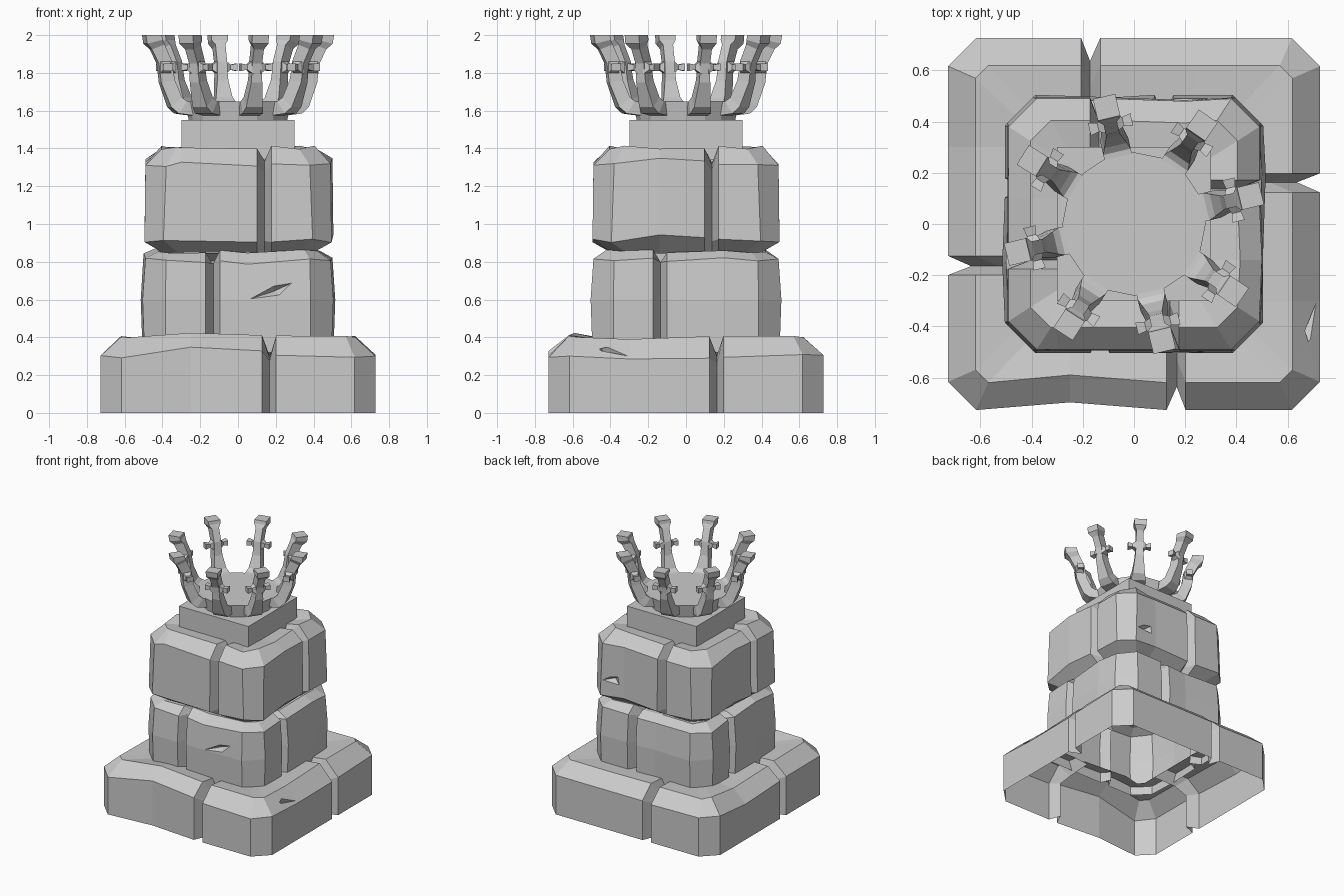
import bpy, bmesh, math, random
from mathutils import Vector, Matrix

random.seed(4)
cube = bpy.data.objects.get("Cube")
if cube:
    bpy.data.objects.remove(cube)

stone = bpy.data.materials.new("grey_stone")
stone.use_nodes = True
stone.diffuse_color = (0.6, 0.6, 0.6, 1)
stone.node_tree.nodes["Principled BSDF"].inputs["Base Color"].default_value = (0.6, 0.6, 0.6, 1)


def finish(bm, name):
    mesh = bpy.data.meshes.new(name)
    bm.to_mesh(mesh)
    bm.free()
    mesh.materials.append(stone)
    obj = bpy.data.objects.new(name, mesh)
    bpy.context.collection.objects.link(obj)
    return obj


def chip(bm, quad, corners, depth):
    """Replace a quad by one with a sunken four-cornered gouge."""
    a, b, c, d = [v.co for v in quad]
    normal = (c - a).cross(d - b).normalized()
    hole = [bm.verts.new(a.lerp(b, u).lerp(d.lerp(c, u), v)) for u, v in corners]
    middle = sum((v.co for v in hole), Vector()) / 4
    deep = bm.verts.new(middle - normal * depth)
    for i in range(4):
        j = (i + 1) % 4
        bm.faces.new((quad[i], quad[j], hole[j], hole[i]))
        bm.faces.new((hole[i], hole[j], deep))


def stone_tier(name, rings, groove, depth, bumps, chips):
    """Ring of four corner blocks, parted by one groove on each side.
    rings: half width, corner cut, height, groove dip, share of bump lift."""
    bm = bmesh.new()
    loops = []
    shifts = [random.uniform(-0.015, 0.015) for _ in range(4)]
    for half, cut, height, dip, lift_share in rings:
        loop = []
        for side in range(4):
            turn = Matrix.Rotation(side * math.pi / 2, 3, "Z")
            t, push, lift = bumps[side]
            g = groove + shifts[side]
            stations = [(cut - half, 0, 0), (t, push, lift * lift_share),
                        (g - 0.04, 0, lift * lift_share * 0.4), (g, depth, -dip),
                        (g + 0.035, 0, 0), (half - cut, 0, 0)]
            for along, inward, up in sorted(stations):
                wobble = random.uniform(-0.01, 0.01) if lift_share else 0
                point = Vector((along, inward - half, height + up + wobble))
                loop.append(bm.verts.new(turn @ point))
        loops.append(loop)
    count = len(loops[0])
    for k, (low, high) in enumerate(zip(loops, loops[1:])):
        for i in range(count):
            j = (i + 1) % count
            quad = (low[i], low[j], high[j], high[i])
            if (k, i) in chips:
                chip(bm, quad, chips[k, i], 0.04)
            else:
                bm.faces.new(quad)
    return finish(bm, name)


# Wide base course, open underneath
stone_tier("base_course",
           [(0.727, 0.11, 0, 0, 0), (0.727, 0.11, 0.30, 0.03, 1),
            (0.62, 0.05, 0.40, 0.10, 0.6), (0.42, 0.04, 0.385, 0.08, 0)],
           0.175, 0.09,
           [(-0.25, 0.03, 0.05), (-0.3, 0, -0.01), (-0.25, 0, 0.0), (-0.3, 0, -0.03)],
           {(1, 6): [(0.25, 0.9), (0.5, 0.35), (0.97, 0.15), (0.6, 0.55)]})

# Middle course, its grooves on the other half of each side
stone_tier("middle_course",
           [(0.495, 0.11, 0.32, 0, 0), (0.505, 0.12, 0.60, 0, 0),
            (0.49, 0.11, 0.81, 0.02, 1), (0.42, 0.07, 0.855, 0.08, 0.3),
            (0.33, 0.05, 0.84, 0.08, 0)],
           -0.13, 0.08,
           [(0.05, 0, -0.02), (0.2, -0.01, 0.02), (0.08, 0.01, 0.0), (0.15, -0.01, 0.03)],
           {(1, 4): [(0.05, 0.02), (0.5, 0.12), (0.7, 0.42), (0.42, 0.36)]})

# Upper course, bevelled above and below
stone_tier("upper_course",
           [(0.40, 0.08, 0.85, 0, 0), (0.495, 0.10, 0.91, 0, 0.8),
            (0.49, 0.11, 1.31, 0.03, 1), (0.405, 0.08, 1.405, 0.08, -0.4),
            (0.27, 0.03, 1.385, 0.06, 0)],
           0.15, 0.09,
           [(-0.3, 0, 0.01), (-0.14, -0.01, 0.04), (-0.2, 0.01, 0.02), (-0.1, 0, 0.03)],
           {(1, 12): [(0.1, 0.3), (0.8, 0.25), (0.75, 0.4), (0.4, 0.38)]})

# Square slab under the bowl
bm = bmesh.new()
bmesh.ops.create_cube(bm, size=1)
bmesh.ops.scale(bm, vec=(0.6, 0.6, 0.21), verts=bm.verts)
bmesh.ops.translate(bm, vec=(0, 0, 1.445), verts=bm.verts)
finish(bm, "neck_slab")

# Shallow round plate
bm = bmesh.new()
bmesh.ops.create_cone(bm, cap_ends=True, segments=16, radius1=0.26, radius2=0.28, depth=0.1)
bmesh.ops.translate(bm, vec=(0, 0, 1.598), verts=bm.verts)
finish(bm, "fire_plate")

# Curved prong sections: outer radius and height, inner radius and height, half width
PRONG = [(0.26, 1.575, 0.24, 1.645, 0.055), (0.335, 1.585, 0.29, 1.65, 0.055),
         (0.375, 1.62, 0.315, 1.67, 0.045), (0.425, 1.75, 0.35, 1.76, 0.03),
         (0.43, 1.80, 0.358, 1.81, 0.027), (0.437, 1.85, 0.365, 1.86, 0.027),
         (0.475, 1.925, 0.405, 1.95, 0.027), (0.505, 1.955, 0.42, 1.975, 0.045),
         (0.512, 2.0, 0.425, 2.0, 0.045)]


def loft(bm, sections):
    rows = [[bm.verts.new(p) for p in s] for s in sections]
    for low, high in zip(rows, rows[1:]):
        for i in range(4):
            j = (i + 1) % 4
            bm.faces.new((low[i], low[j], high[j], high[i]))
    bm.faces.new(rows[0][::-1])
    bm.faces.new(rows[-1])


for n in range(8):
    bm = bmesh.new()
    loft(bm, [[(ro, -w, zo), (ro, w, zo), (ri, w, zi), (ri, -w, zi)]
              for ro, zo, ri, zi, w in PRONG])
    # Pointed cross arms, one on each side
    for s in (-1, 1):
        loft(bm, [[(r - d, s * y, 1.83 - h), (r + d, s * y, 1.83 - h),
                   (r + d, s * y, 1.83 + h), (r - d, s * y, 1.83 + h)]
                  for r, d, y, h in ((0.4, 0.033, 0.02, 0.035), (0.4, 0.018, 0.05, 0.013),
                                     (0.4, 0.025, 0.085, 0.02))])
    bmesh.ops.recalc_face_normals(bm, faces=bm.faces)
    angle = math.radians(12 + 45 * n + random.uniform(-2, 2))
    bmesh.ops.rotate(bm, matrix=Matrix.Rotation(angle, 3, "Z"), verts=bm.verts)
    finish(bm, f"prong_{n + 1}")
